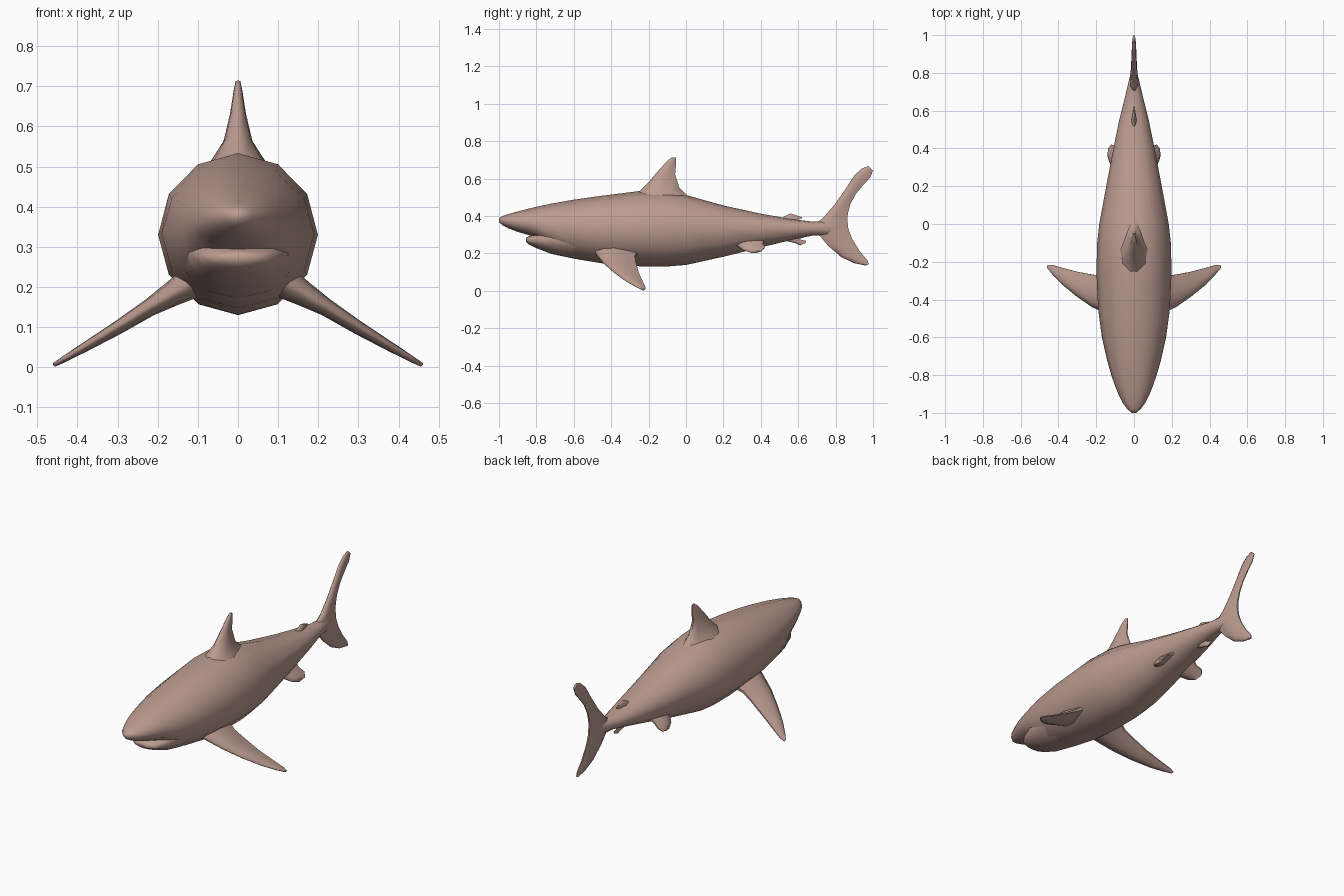
import bpy, bmesh, math
from mathutils import Vector


def skin(name, rings, mirror=False):
    """Bridge matching rings of points into a closed, smooth-shaded object."""
    bm = bmesh.new()
    loops = [[bm.verts.new(p) for p in ring] for ring in rings]
    n = len(loops[0])
    for a, b in zip(loops, loops[1:]):
        for i in range(n):
            j = (i + 1) % n
            bm.faces.new((a[i], a[j], b[j], b[i]))
    bm.faces.new(loops[0])
    bm.faces.new(loops[-1])
    bmesh.ops.recalc_face_normals(bm, faces=bm.faces)
    for f in bm.faces:
        f.smooth = True
    mesh = bpy.data.meshes.new(name)
    bm.to_mesh(mesh)
    bm.free()
    mesh.set_sharp_from_angle(angle=math.radians(65))
    obj = bpy.data.objects.new(name, mesh)
    bpy.context.collection.objects.link(obj)
    if mirror:
        obj.modifiers.new("mirror", 'MIRROR')
    mat = bpy.data.materials.get("skin") or bpy.data.materials.new("skin")
    mat.diffuse_color = (0.50, 0.33, 0.28, 1)
    mesh.materials.append(mat)
    return obj


def hull(name, stations, sides=12):
    """Elliptical stations along y: (y, top, middle, bottom, half width)."""
    rings = []
    for y, top, mid, bot, w in stations:
        ring = []
        for i in range(sides):
            a = 2 * math.pi * i / sides
            h = top - mid if math.cos(a) > 0 else mid - bot
            ring.append((w * math.sin(a), y, mid + h * math.cos(a)))
        rings.append(ring)
    return skin(name, rings)


def fin(name, sections, normal=(1, 0, 0), mirror=False):
    """Fin sections from root to tip: (leading point, trailing point, half thickness)."""
    n = Vector(normal).normalized()
    rings = []
    for lead, trail, t in sections:
        a, b = Vector(lead), Vector(trail)
        profile = [(0, .25), (.2, .85), (.45, 1), (.75, .6), (1, .2)]
        ring = [a.lerp(b, u) + n * t * v for u, v in profile]
        ring += [a.lerp(b, u) - n * t * v for u, v in reversed(profile)]
        rings.append(ring)
    return skin(name, rings, mirror)


def upright_fin(name, rows):
    """Fin on the centre plane: rows of (lead y, lead z, trail y, trail z, half thickness)."""
    return fin(name, [((0, a, b), (0, c, d), t) for a, b, c, d, t in rows])


# Body with overhanging snout
hull("body", [
    (-1.00, .388, .378, .366, .012),
    (-.98, .400, .377, .350, .035),
    (-.95, .410, .374, .334, .058),
    (-.90, .424, .370, .315, .083),
    (-.85, .437, .364, .300, .103),
    (-.80, .449, .356, .285, .120),
    (-.72, .466, .345, .225, .143),
    (-.60, .487, .338, .172, .170),
    (-.45, .508, .333, .147, .190),
    (-.25, .533, .330, .131, .199),
    (-.10, .528, .329, .130, .195),
    (.00, .512, .330, .138, .184),
    (.20, .456, .330, .182, .147),
    (.40, .412, .330, .232, .109),
    (.55, .386, .330, .268, .078),
    (.68, .369, .332, .296, .046),
    (.78, .375, .338, .295, .022),
    (.83, .370, .340, .305, .012),
])

# Lower jaw behind the mouth gap
hull("lower_jaw", [
    (-.855, .284, .272, .262, .035),
    (-.84, .291, .271, .248, .066),
    (-.80, .305, .276, .228, .096),
    (-.72, .330, .285, .197, .124),
    (-.60, .340, .300, .172, .150),
    (-.48, .340, .300, .160, .150),
])

# Main dorsal fin
upright_fin("dorsal_fin", [
    (-.29, .500, .05, .475, .085),
    (-.245, .535, .00, .515, .060),
    (-.205, .575, -.035, .550, .036),
    (-.15, .640, -.058, .620, .020),
    (-.10, .695, -.053, .680, .011),
    (-.075, .714, -.053, .712, .006),
])

# Tail fin, lower tip to upper tip
upright_fin("tail_fin", [
    (.962, .135, .977, .140, .006),
    (.90, .147, .972, .160, .009),
    (.83, .180, .930, .210, .012),
    (.76, .240, .890, .275, .016),
    (.71, .300, .868, .330, .021),
    (.70, .365, .862, .385, .022),
    (.73, .387, .866, .415, .019),
    (.79, .455, .878, .460, .016),
    (.85, .540, .906, .515, .014),
    (.90, .617, .950, .568, .012),
    (.94, .653, .985, .605, .010),
    (.975, .667, 1.00, .643, .007),
])

# Small rear fins above and below
upright_fin("second_dorsal_fin", [
    (.49, .375, .61, .360, .018),
    (.52, .393, .60, .380, .012),
    (.55, .409, .62, .388, .007),
    (.56, .413, .62, .393, .004),
])
upright_fin("anal_fin", [
    (.51, .285, .62, .300, .018),
    (.545, .264, .61, .275, .012),
    (.585, .254, .643, .266, .007),
    (.61, .243, .640, .256, .004),
])

# Pectoral fins
fin("pectoral_fins", [
    ((.11, -.49, .215), (.11, -.25, .215), .042),
    ((.165, -.465, .182), (.165, -.275, .182), .031),
    ((.22, -.44, .150), (.22, -.268, .148), .022),
    ((.30, -.385, .100), (.30, -.253, .096), .017),
    ((.38, -.32, .052), (.38, -.232, .050), .012),
    ((.43, -.268, .022), (.435, -.216, .019), .008),
    ((.456, -.237, .007), (.460, -.219, .005), .005),
], normal=(.51, 0, .86), mirror=True)

# Pelvic fins
fin("pelvic_fins", [
    ((.06, .24, .265), (.06, .42, .275), .030),
    ((.09, .275, .242), (.09, .41, .250), .020),
    ((.12, .305, .220), (.12, .42, .230), .013),
    ((.136, .345, .205), (.136, .40, .210), .007),
], normal=(.6, 0, .8), mirror=True)
